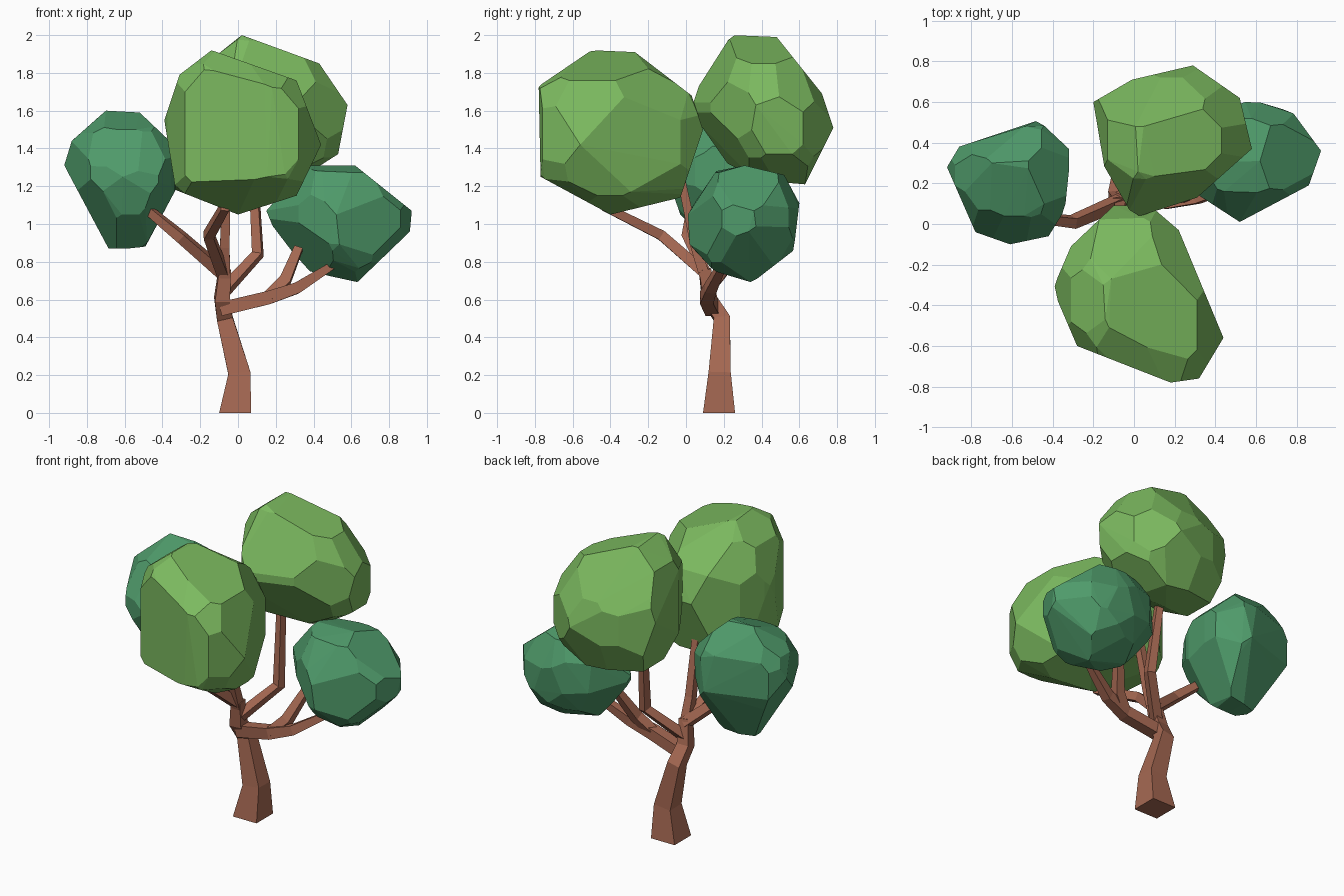
import bpy, bmesh, math
from mathutils import Vector

if "Cube" in bpy.data.objects:
    bpy.data.objects.remove(bpy.data.objects["Cube"])


def material(name, rgb):
    m = bpy.data.materials.new(name)
    m.diffuse_color = (*rgb, 1)
    m.use_nodes = True
    m.node_tree.nodes["Principled BSDF"].inputs["Base Color"].default_value = m.diffuse_color
    return m


bark = material("bark_brown", (0.38, 0.14, 0.085))
light = material("light_leaf_green", (0.20, 0.49, 0.115))
dark = material("dark_leaf_green", (0.078, 0.325, 0.145))


def finish(bm, name, mat):
    bmesh.ops.recalc_face_normals(bm, faces=bm.faces[:])
    me = bpy.data.meshes.new(name)
    bm.to_mesh(me)
    bm.free()
    me.materials.append(mat)
    bpy.context.collection.objects.link(bpy.data.objects.new(name, me))


def limb(name, path):
    """Square tapering limb through (x, y, z, corner radius) points."""
    sides = 4
    bm = bmesh.new()
    pts = [Vector(p[:3]) for p in path]
    rings = []
    side = Vector((1, 0, 0)) if abs((pts[1] - pts[0]).normalized().x) < 0.8 else Vector((0, 1, 0))
    for i, p in enumerate(pts):
        a, b = pts[max(i - 1, 0)], pts[min(i + 1, len(pts) - 1)]
        t = (b - a).normalized() if (i or name != "trunk") else Vector((0, 0, 1))
        side = (side - t * side.dot(t)).normalized()
        up = t.cross(side)
        ring = []
        for k in range(sides):
            ang = math.pi / 4 + math.tau * k / sides
            ring.append(bm.verts.new(p + path[i][3] * (side * math.cos(ang) + up * math.sin(ang))))
        rings.append(ring)
    for r, s in zip(rings, rings[1:]):
        for k in range(sides):
            j = (k + 1) % sides
            bm.faces.new((r[k], r[j], s[j], s[k]))
    bm.faces.new(rings[0][::-1])
    bm.faces.new(rings[-1])
    finish(bm, name, bark)


def crown(name, mat, front, right, top):
    """Faceted convex clump cut from a block so it fits its three outlines."""
    views = [((0, 2), front), ((1, 2), right), ((0, 1), top)]
    lo, hi = [9.0] * 3, [-9.0] * 3
    for axes, pts in views:
        for p in pts:
            for a, v in zip(axes, p):
                lo[a], hi[a] = min(lo[a], v), max(hi[a], v)
    c = (Vector(lo) + Vector(hi)) / 2
    half = (Vector(hi) - Vector(lo)) / 2

    def reach(axes, pts, n):
        return max(sum(n[a] * (v - c[a]) for a, v in zip(axes, p)) for p in pts)

    # outline edges cut exactly, sphere directions are blended between views
    planes = []
    for axes, pts in views:
        for p, q in zip(pts, pts[1:] + pts[:1]):
            n = Vector((0, 0, 0))
            n[axes[0]], n[axes[1]] = q[1] - p[1], p[0] - q[0]
            n.normalize()
            if sum(n[a] * (p[i] - c[a]) for i, a in enumerate(axes)) < 0:
                n = -n
            planes.append((n, reach(axes, pts, n)))
    ball = bmesh.new()
    bmesh.ops.create_icosphere(ball, subdivisions=2, radius=1)
    for v in ball.verts:
        n = v.co.normalized()
        h2 = sum(reach(a, p, n) ** 2 for a, p in views) - sum((n[i] * half[i]) ** 2 for i in range(3))
        planes.append((n, 1.01 * math.sqrt(max(h2, 0.04))))
    ball.free()

    bm = bmesh.new()
    bmesh.ops.create_cube(bm, size=2)
    for v in bm.verts:
        v.co = Vector([v.co[i] * half[i] for i in range(3)])
    for n, h in planes:
        bmesh.ops.bisect_plane(bm, geom=bm.verts[:] + bm.edges[:] + bm.faces[:], dist=1e-5,
                               plane_co=n * h, plane_no=n, clear_outer=True)
        rim = [e for e in bm.edges if e.is_boundary]
        if rim:
            bmesh.ops.holes_fill(bm, edges=rim, sides=0)
    corners = [v.co + c for v in bm.verts]
    bm.free()

    # merge tiny facets and wrap
    bm = bmesh.new()
    for p in corners:
        bm.verts.new(p)
    bmesh.ops.remove_doubles(bm, verts=bm.verts[:], dist=0.035)
    bmesh.ops.convex_hull(bm, input=bm.verts[:])
    bmesh.ops.delete(bm, geom=[v for v in bm.verts if not v.link_faces], context='VERTS')
    finish(bm, name, mat)


# trunk and branches
limb("trunk", [(-0.015, 0.175, 0, 0.12), (0.007, 0.178, 0.21, 0.083), (-0.07, 0.19, 0.5, 0.06),
               (-0.085, 0.125, 0.6, 0.056), (-0.07, 0.1, 0.76, 0.044)])
limb("right_branch", [(-0.09, 0.14, 0.55, 0.052), (0.16, 0.11, 0.61, 0.05),
                      (0.31, 0.13, 0.66, 0.042), (0.53, 0.2, 0.8, 0.026)])
limb("right_fork", [(0.16, 0.11, 0.61, 0.04), (0.25, 0.15, 0.7, 0.042), (0.32, 0.24, 0.87, 0.032)])
limb("left_branch", [(-0.07, 0.11, 0.73, 0.042), (-0.3, 0.01, 0.93, 0.038), (-0.47, 0.03, 1.07, 0.031)])
limb("front_branch", [(-0.08, 0.1, 0.74, 0.042), (-0.155, -0.13, 0.94, 0.038), (-0.07, -0.43, 1.09, 0.031)])
limb("middle_branch", [(-0.07, 0.1, 0.72, 0.04), (-0.07, 0.05, 0.88, 0.036), (-0.06, -0.03, 1.26, 0.029)])
limb("back_branch", [(-0.07, 0.12, 0.65, 0.04), (0.105, 0.27, 0.84, 0.038), (0.08, 0.33, 1.3, 0.029)])

# leaf clumps: front (x, z), right (y, z) and top (x, y) outlines
crown("front_leaves", light,
      [(-0.39, 1.55), (-0.31, 1.79), (-0.14, 1.92), (0.31, 1.76), (0.44, 1.42), (0.31, 1.15), (0, 1.05), (-0.33, 1.18)],
      [(-0.78, 1.73), (-0.5, 1.92), (-0.27, 1.91), (0.03, 1.68), (0.09, 1.5), (-0.03, 1.14), (-0.4, 1.05), (-0.77, 1.25)],
      [(-0.4, -0.32), (-0.31, -0.11), (-0.1, 0.09), (0.08, 0.09), (0.22, -0.03), (0.44, -0.56), (0.32, -0.76),
       (0.18, -0.78), (-0.28, -0.6)])
crown("back_leaves", light,
      [(-0.2, 1.6), (-0.13, 1.88), (0.02, 2), (0.43, 1.85), (0.58, 1.63), (0.53, 1.37), (0.28, 1.21), (-0.1, 1.25)],
      [(0.03, 1.67), (0.24, 2), (0.48, 1.99), (0.72, 1.69), (0.78, 1.51), (0.63, 1.21), (0.4, 1.23), (0.22, 1.32),
       (0.08, 1.52)],
      [(-0.2, 0.6), (-0.01, 0.71), (0.29, 0.78), (0.52, 0.62), (0.58, 0.37), (0.31, 0.13), (0, 0.03), (-0.15, 0.29)])
crown("left_leaves", dark,
      [(-0.92, 1.31), (-0.88, 1.44), (-0.7, 1.6), (-0.52, 1.59), (-0.32, 1.4), (-0.32, 1.2), (-0.49, 0.88), (-0.68, 0.86)],
      [(-0.1, 1.25), (0.04, 1.5), (0.3, 1.6), (0.48, 1.43), (0.51, 1.2), (0.3, 0.87), (0.16, 0.87), (-0.03, 1.05)],
      [(-0.92, 0.28), (-0.86, 0.38), (-0.47, 0.51), (-0.31, 0.36), (-0.34, 0.07), (-0.42, -0.06), (-0.61, -0.1),
       (-0.78, -0.04)])
crown("right_leaves", dark,
      [(0.15, 1.07), (0.36, 1.31), (0.62, 1.31), (0.92, 1.07), (0.91, 0.96), (0.63, 0.69), (0.38, 0.75), (0.2, 0.95)],
      [(0.01, 1.06), (0.16, 1.28), (0.31, 1.31), (0.52, 1.26), (0.6, 1.11), (0.57, 0.86), (0.35, 0.69), (0.15, 0.75),
       (0.01, 0.9)],
      [(0.15, 0.35), (0.32, 0.53), (0.58, 0.61), (0.78, 0.55), (0.92, 0.36), (0.86, 0.19), (0.52, 0.01), (0.32, 0.14)])
